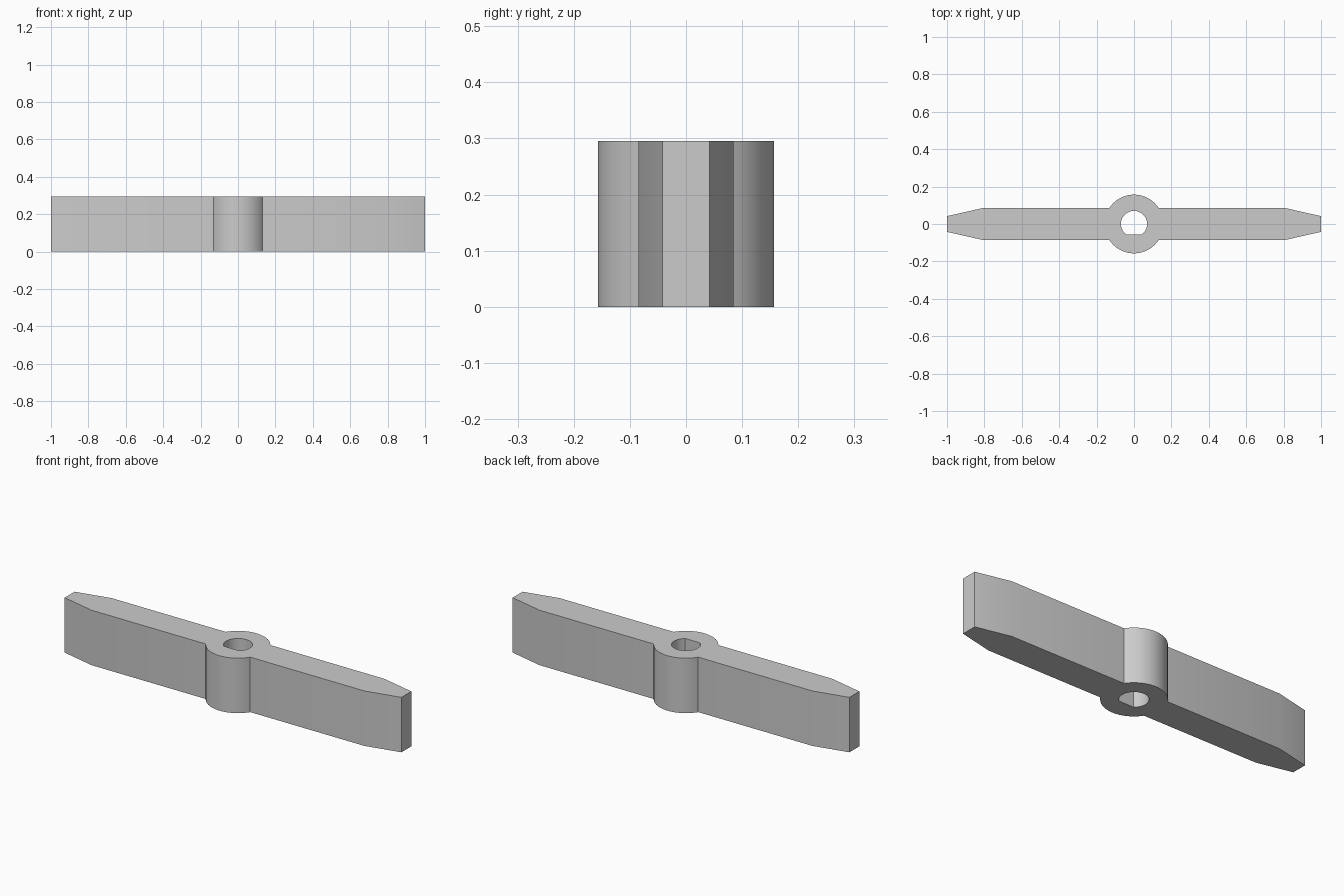
import bpy
import bmesh
from math import asin, cos, sin, pi, sqrt

cube = bpy.data.objects.get("Cube")
if cube:
    bpy.data.objects.remove(cube, do_unlink=True)

HEIGHT = 0.295
HUB_R = 0.157
HOLE_R = 0.07
FLAT_Y = -0.055     # flat side of the D-shaped bore
HALF_W = 0.085      # half width of the arms
TIP_W = 0.042       # half width at the tips
TAPER_X = 0.81


def arc(radius, start, end, steps):
    angles = [start + (end - start) * i / steps for i in range(steps + 1)]
    return [(radius * cos(a), radius * sin(a)) for a in angles]


def add_loop(bm, points):
    verts = [bm.verts.new((x, y, 0)) for x, y in points]
    return [bm.edges.new((v, verts[i - 1])) for i, v in enumerate(verts)]


# Outline: one tapered arm and half the hub, repeated by a half turn
join = asin(HALF_W / HUB_R)
half = [(TAPER_X, -HALF_W), (1, -TIP_W), (1, TIP_W), (TAPER_X, HALF_W)]
half += arc(HUB_R, join, pi - join, 32)
outline = half + [(-x, -y) for x, y in half]

# D-shaped bore through the hub
flat = asin(FLAT_Y / HOLE_R)
bore = arc(HOLE_R, flat, pi - flat, 48)

# Fill between the loops and extrude upwards
bm = bmesh.new()
edges = add_loop(bm, outline) + add_loop(bm, bore)
bmesh.ops.triangle_fill(bm, edges=edges, use_beauty=True)
result = bmesh.ops.extrude_face_region(bm, geom=bm.faces[:])
top = [g for g in result["geom"] if isinstance(g, bmesh.types.BMVert)]
bmesh.ops.translate(bm, verts=top, vec=(0, 0, HEIGHT))
bmesh.ops.recalc_face_normals(bm, faces=bm.faces[:])

mesh = bpy.data.meshes.new("hub_with_arms")
bm.to_mesh(mesh)
bm.free()
obj = bpy.data.objects.new("hub_with_arms", mesh)
bpy.context.collection.objects.link(obj)

# Single grey material
grey = bpy.data.materials.new("light_grey")
grey.use_nodes = True
color = (0.6, 0.6, 0.6, 1)
grey.diffuse_color = color
grey.node_tree.nodes["Principled BSDF"].inputs["Base Color"].default_value = color
mesh.materials.append(grey)

# Smooth curves, sharp rims
bpy.ops.object.select_all(action="DESELECT")
obj.select_set(True)
bpy.context.view_layer.objects.active = obj
bpy.ops.object.shade_smooth_by_angle(angle=pi / 6)
